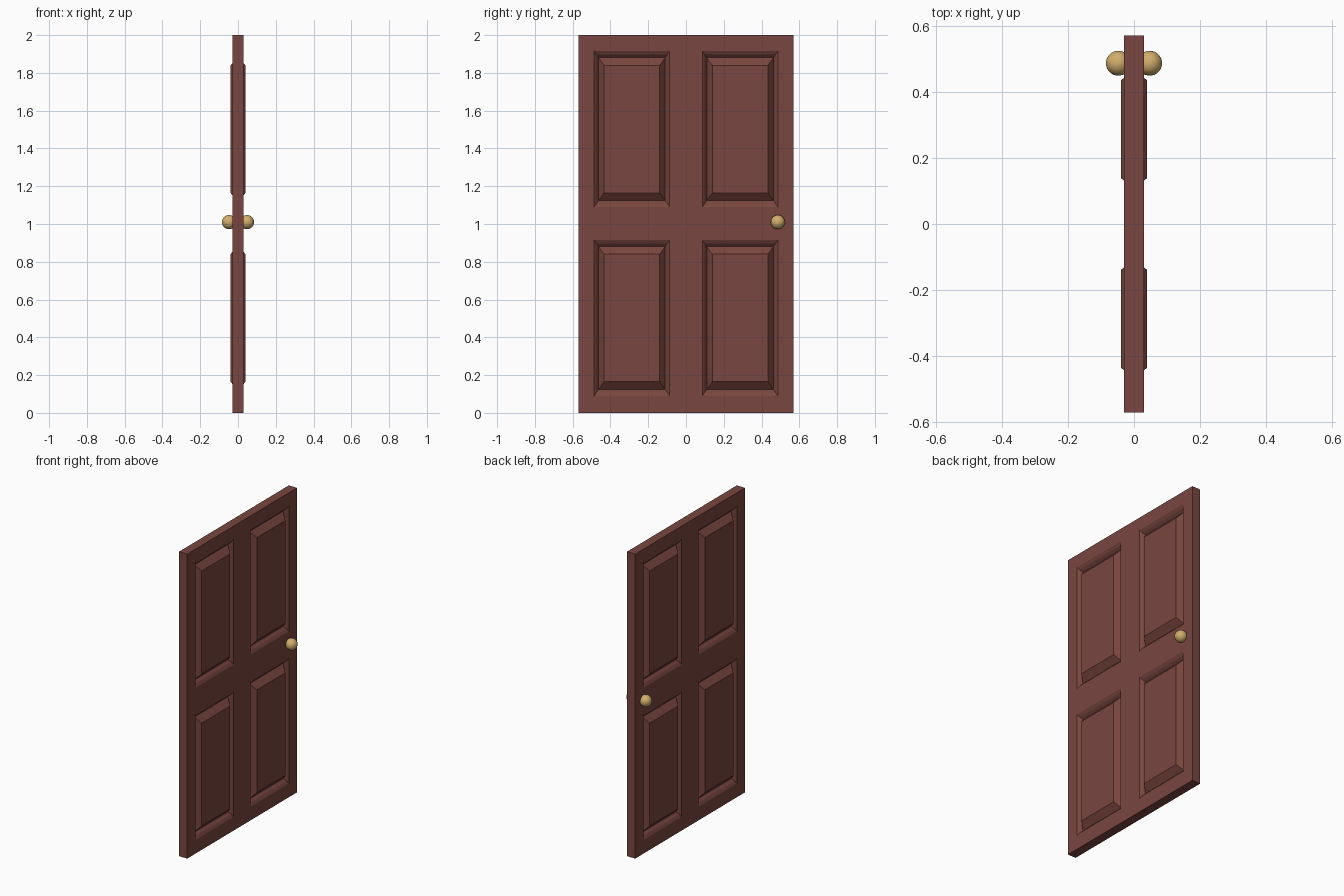
import bpy, bmesh

if "Cube" in bpy.data.objects:
    bpy.data.objects.remove(bpy.data.objects["Cube"])

T, W, H = 0.03, 0.57, 2.0                       # half thickness, half width, height
YS = [-W, -0.486, -0.087, 0.087, 0.486, W]      # stile edges
ZS = [0.0, 0.09, 0.915, 1.09, 1.915, H]         # rail edges
# panel moulding: (inset in y, inset in z, surface x)
PROFILE = [(0, 0, T), (0.012, 0.018, 0.02), (0.023, 0.034, 0.004), (0.052, 0.075, 0.04)]


def material(name, rgb):
    m = bpy.data.materials.new(name)
    m.diffuse_color = (*rgb, 1)
    m.use_nodes = True
    m.node_tree.nodes["Principled BSDF"].inputs["Base Color"].default_value = m.diffuse_color
    return m


wood = material("red brown wood", (0.19, 0.061, 0.05))
brass = material("brass", (0.64, 0.42, 0.15))


def ring(bm, y0, y1, z0, z1, x):
    return [bm.verts.new(p) for p in ((x, y0, z0), (x, y1, z0), (x, y1, z1), (x, y0, z1))]


def bridge(bm, a, b):
    for k in range(4):
        n = (k + 1) % 4
        bm.faces.new((a[k], a[n], b[n], b[k]))


# door leaf: a frame grid on both sides with moulded raised panels
bm = bmesh.new()
for s in (1, -1):
    for i in range(5):
        for j in range(5):
            y0, y1, z0, z1 = YS[i], YS[i + 1], ZS[j], ZS[j + 1]
            if i in (1, 3) and j in (1, 3):
                rings = [ring(bm, y0 + a, y1 - a, z0 + b, z1 - b, s * x) for a, b, x in PROFILE]
                for a, b in zip(rings, rings[1:]):
                    bridge(bm, a, b)
                bm.faces.new(rings[-1])
            else:
                bm.faces.new(ring(bm, y0, y1, z0, z1, s * T))
bmesh.ops.remove_doubles(bm, verts=bm.verts, dist=1e-5)
# door edges
bmesh.ops.bridge_loops(bm, edges=[e for e in bm.edges if e.is_boundary])
bmesh.ops.recalc_face_normals(bm, faces=bm.faces)
bmesh.ops.dissolve_limit(bm, angle_limit=0.01, verts=bm.verts, edges=bm.edges)
me = bpy.data.meshes.new("door_leaf")
bm.to_mesh(me)
bm.free()
me.materials.append(wood)
bpy.context.collection.objects.link(bpy.data.objects.new("door_leaf", me))

# round knobs on both sides
for name, s in (("knob_right", 1), ("knob_left", -1)):
    bpy.ops.mesh.primitive_uv_sphere_add(segments=32, ring_count=16, radius=0.0375,
                                         location=(s * 0.0475, 0.486, 1.01))
    knob = bpy.context.object
    knob.name = name
    knob.data.materials.append(brass)
    bpy.ops.object.shade_smooth()
